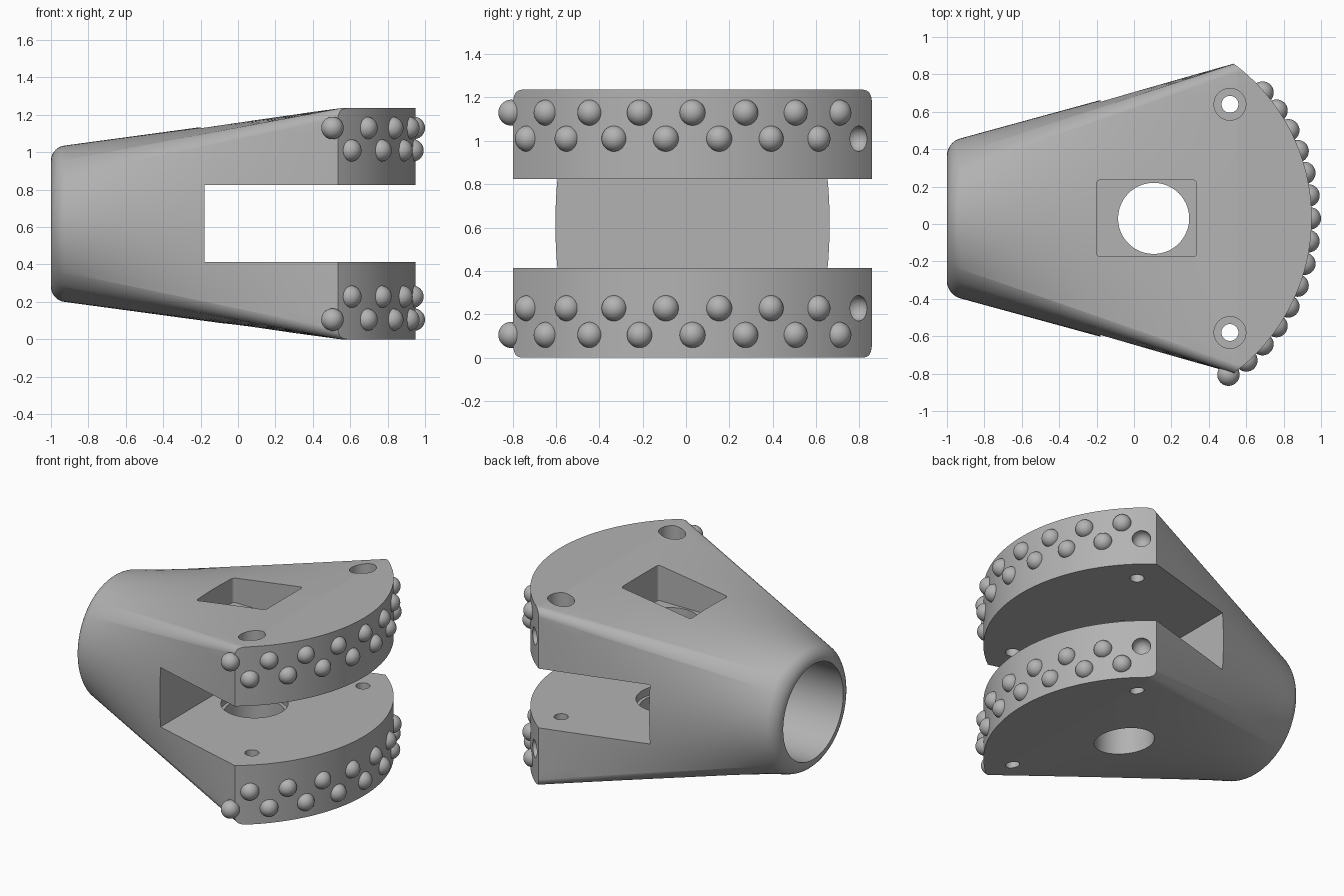
import bpy, bmesh, math
from mathutils import Matrix, Vector

if "Cube" in bpy.data.objects:
    bpy.data.objects.remove(bpy.data.objects["Cube"])

CY, CZ = 0.03, 0.618           # body axis
ARC_X, ARC_R = -0.08, 1.03     # centre and radius of the curved nose
LOFT_END = 0.55

grey = bpy.data.materials.new("plain grey")
grey.use_nodes = True
grey.diffuse_color = (0.45, 0.45, 0.45, 1)
grey.node_tree.nodes["Principled BSDF"].inputs["Base Color"].default_value = grey.diffuse_color


def make_object(name, bm):
    bmesh.ops.recalc_face_normals(bm, faces=bm.faces)
    mesh = bpy.data.meshes.new(name)
    bm.to_mesh(mesh)
    bm.free()
    mesh.materials.append(grey)
    obj = bpy.data.objects.new(name, mesh)
    bpy.context.collection.objects.link(obj)
    return obj


def cylinder(name, x, y, z0, z1, radius, segments=80):
    bm = bmesh.new()
    bmesh.ops.create_cone(bm, cap_ends=True, segments=segments, radius1=radius, radius2=radius,
                          depth=z1 - z0, matrix=Matrix.Translation((x, y, (z0 + z1) / 2)))
    return make_object(name, bm)


def box(name, low, high, radius=0):
    low, high = Vector(low), Vector(high)
    bm = bmesh.new()
    bmesh.ops.create_cube(bm, size=1, matrix=Matrix.Translation((low + high) / 2)
                          @ Matrix.Diagonal((high - low).to_4d()))
    if radius:
        upright = [e for e in bm.edges if abs(e.verts[0].co.z - e.verts[1].co.z) > 0.1]
        bmesh.ops.bevel(bm, geom=upright, offset=radius, segments=6, profile=0.5, affect='EDGES')
    return make_object(name, bm)


def carve(target, cutter, operation='DIFFERENCE'):
    bpy.context.view_layer.objects.active = target
    mod = target.modifiers.new("carve", 'BOOLEAN')
    mod.operation, mod.object, mod.solver = operation, cutter, 'EXACT'
    bpy.ops.object.modifier_apply(modifier=mod.name)
    bpy.data.objects.remove(cutter)


def smooth(obj, degrees):
    bpy.ops.object.select_all(action='DESELECT')
    obj.select_set(True)
    bpy.context.view_layer.objects.active = obj
    bpy.ops.object.shade_smooth_by_angle(angle=math.radians(degrees))


# Matching points round the circular tail and the rounded rectangular head
def section_pairs():
    half_y, half_z, r, side, corner = 0.832, 0.618, 0.05, 20, 18
    tail_r, spread = 0.408, math.radians(37)
    pairs = []
    for q in range(4):
        mid = q * math.pi / 2
        a, b = (half_y, half_z) if q % 2 == 0 else (half_z, half_y)
        turn = Matrix.Rotation(mid, 2)
        for i in range(side + 1):
            s = 2 * i / side - 1
            ang = mid + s * spread
            pairs.append((tail_r * Vector((math.cos(ang), math.sin(ang))),
                          turn @ Vector((a, s * (b - r)))))
        for i in range(1, corner):
            f = i / corner
            ang = mid + spread + f * (math.pi / 2 - 2 * spread)
            bend = f * math.pi / 2
            pairs.append((tail_r * Vector((math.cos(ang), math.sin(ang))),
                          turn @ Vector((a - r + r * math.cos(bend), b - r + r * math.sin(bend)))))
    return pairs


# Body: rounded tail edge, straight loft, then a prism for the nose
pairs = section_pairs()
fillet, rings = 0.07, []
for i in range(17):
    a = i / 16 * math.pi / 2
    rings.append((-1 + fillet * (1 - math.cos(a)), fillet * (1 - math.sin(a))))
for i in range(1, 15):
    rings.append((-1 + fillet + (LOFT_END + 1 - fillet) * i / 14, 0))
rings.append((1.2, 0))

bm = bmesh.new()
loops = []
for x, inset in rings:
    t = min(1, (x + 1) / (LOFT_END + 1))
    loop = []
    for tail, head in pairs:
        p = tail.lerp(head, t)
        p *= 1 - inset / p.length
        loop.append(bm.verts.new((x, CY + p.x, CZ + p.y)))
    loops.append(loop)
for a, b in zip(loops, loops[1:]):
    for i in range(len(a)):
        j = (i + 1) % len(a)
        bm.faces.new((a[i], a[j], b[j], b[i]))
bm.faces.new(loops[0])
bm.faces.new(loops[-1])
body = make_object("body", bm)

# Curved nose, jaw slot and top pocket
carve(body, cylinder("nose_arc", ARC_X, CY, -0.5, 2, ARC_R, 180), 'INTERSECT')
carve(body, box("jaw_slot", (-0.18, -1.5, 0.413), (1.5, 1.5, 0.825)))
carve(body, box("top_pocket", (-0.2, -0.175, 0.96), (0.335, 0.235, 1.6), 0.02))

# Pivot hole with a shallow seat in the lower jaw
carve(body, cylinder("pivot_hole", 0.105, CY, -0.3, 1.1, 0.19))
carve(body, cylinder("pivot_seat", 0.105, CY, 0.36, 0.6, 0.212))

# Bolt holes with counterbores
for side in (-1, 1):
    y = CY + side * 0.61
    carve(body, cylinder("bolt_hole", 0.513, y, -0.3, 1.6, 0.045))
    carve(body, cylinder("bolt_counterbore", 0.513, y, 1.05, 1.6, 0.085))

# Blind bore in the tail
bore = cylinder("tail_bore", 0, 0, -0.3, 0.65, 0.33, 96)
bore.data.transform(Matrix.Translation((-1, CY, CZ)) @ Matrix.Rotation(math.pi / 2, 4, 'Y'))
carve(body, bore)


# Two staggered rows of round studs on each jaw, with one empty socket
def on_arc(step, radius, z):
    a = math.radians(13.75 * step)
    return Vector((ARC_X + radius * math.cos(a), CY + radius * math.sin(a), z))


for jaw, outer_z, inner_z in (("upper", 1.13, 1.01), ("lower", 0.105, 0.228)):
    bm = bmesh.new()
    spots = [(s, outer_z) for s in range(-4, 4)] + [(s + 0.5, inner_z) for s in range(-4, 3)]
    for step, z in spots:
        bmesh.ops.create_uvsphere(bm, u_segments=32, v_segments=18, radius=0.06,
                                  matrix=Matrix.Translation(on_arc(step, 1.02, z)))
    smooth(make_object(jaw + "_studs", bm), 30)
    bm = bmesh.new()
    bmesh.ops.create_uvsphere(bm, u_segments=48, v_segments=32, radius=0.059,
                              matrix=Matrix.Translation(on_arc(3.5, 1.02, inner_z)))
    carve(body, make_object("empty_socket", bm))

smooth(body, 7)
